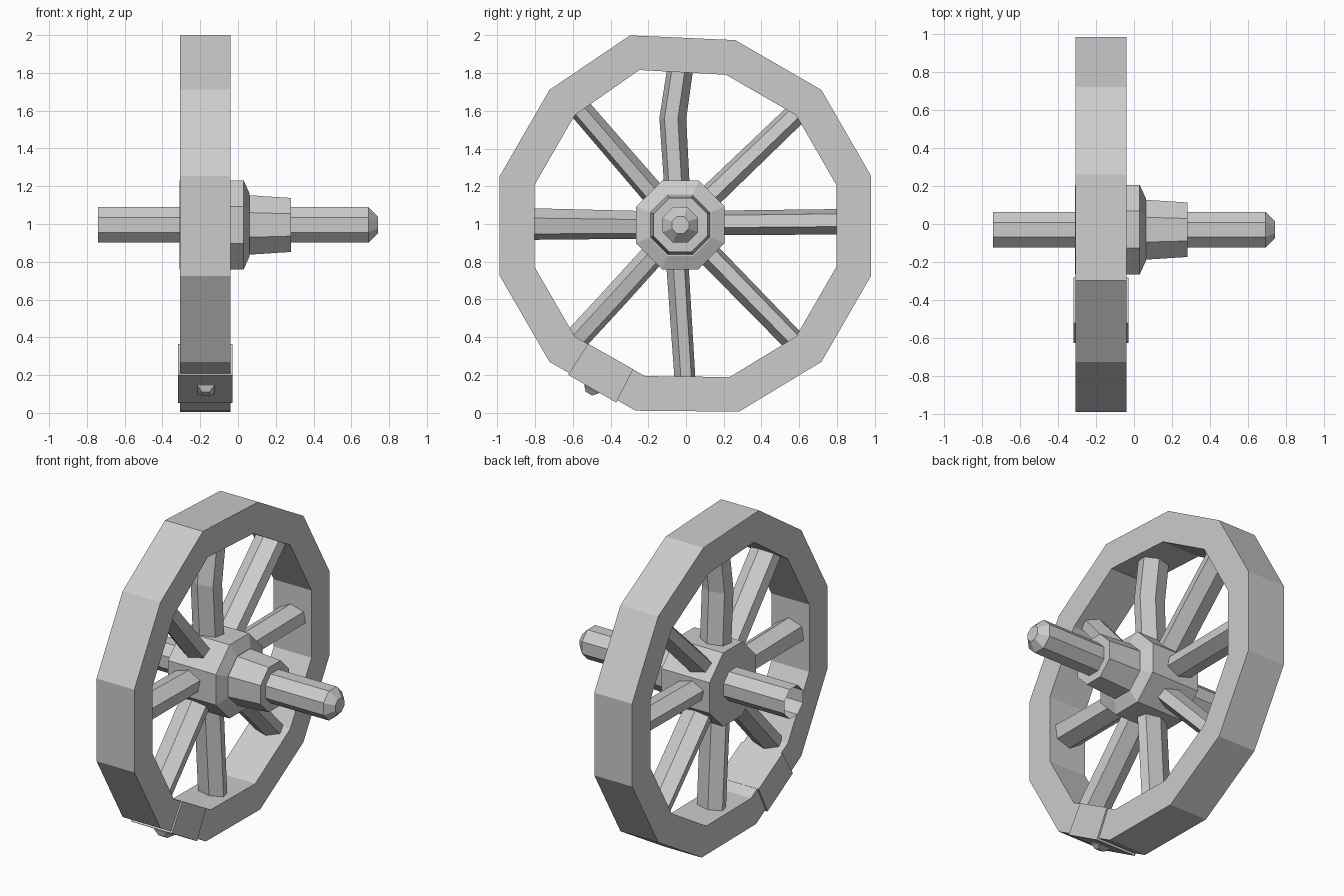
import bpy, bmesh, math
from mathutils import Vector

cube = bpy.data.objects.get("Cube")
if cube:
    bpy.data.objects.remove(cube)

wood = bpy.data.materials.new("plain_grey")
wood.use_nodes = True
GREY = (0.6, 0.6, 0.6, 1)
wood.diffuse_color = GREY
wood.node_tree.nodes["Principled BSDF"].inputs["Base Color"].default_value = GREY

CENTRE_Y, CENTRE_Z = -0.03, 0.995
WHEEL_X = -0.175


def loft(name, rings, cap_start=True, cap_end=True, closed=False):
    """Skin a row of equal-sized point rings."""
    bm = bmesh.new()
    rows = [[bm.verts.new(p) for p in ring] for ring in rings]
    pairs = list(zip(rows, rows[1:]))
    if closed:
        pairs.append((rows[-1], rows[0]))
    n = len(rows[0])
    for a, b in pairs:
        for i in range(n):
            j = (i + 1) % n
            bm.faces.new((a[i], a[j], b[j], b[i]))
    if cap_start and not closed:
        bm.faces.new(rows[0])
    if cap_end and not closed:
        bm.faces.new(rows[-1])
    bmesh.ops.recalc_face_normals(bm, faces=bm.faces)
    mesh = bpy.data.meshes.new(name)
    bm.to_mesh(mesh)
    bm.free()
    mesh.materials.append(wood)
    obj = bpy.data.objects.new(name, mesh)
    bpy.context.collection.objects.link(obj)
    return obj


def octagon(x, flat):
    r = flat / math.cos(math.pi / 8)
    angles = [math.pi / 8 + i * math.pi / 4 for i in range(8)]
    return [(x, CENTRE_Y + r * math.cos(a), CENTRE_Z + r * math.sin(a)) for a in angles]


def turned(name, profile, **caps):
    return loft(name, [octagon(x, r) for x, r in profile], **caps)


# Twelve-sided rim, with a few uneven corners
NUDGES = {3: (-0.03, 0.025), 8: (0.0, 0.005), 9: (0.02, 0.0)}


def rim_loop(x, radius):
    loop = []
    for i in range(12):
        a = math.radians(15 + 30 * i)
        dy, dz = NUDGES.get(i, (0, 0))
        loop.append((x, -0.003 + radius * math.cos(a) + dy,
                     0.99 + radius * math.sin(a) + dz))
    return loop


FRONT, BACK = -0.04, -0.307
loft("rim", [rim_loop(FRONT, 1.02), rim_loop(BACK, 1.02),
             rim_loop(BACK, 0.83), rim_loop(FRONT, 0.83)], closed=True)

# Hub, collar and axle
turned("hub", [(-0.31, 0.235), (0.03, 0.235), (0.062, 0.165)])
turned("collar", [(0.05, 0.158), (0.28, 0.143)])
turned("axle", [(-0.74, 0.094), (0.69, 0.094), (0.74, 0.045)], cap_start=False)


# Six-sided spokes, each following a short path of (y, z, half width)
def spoke(name, path):
    start, end = Vector(path[0][:2]), Vector(path[-1][:2])
    along = (end - start).normalized()
    side = Vector((-along.y, along.x))
    rings = []
    for y, z, w in path:
        ring = []
        for i in range(6):
            a = math.radians(38 + 60 * i)
            p = Vector((y, z)) + side * w * math.sin(a)
            ring.append((WHEEL_X + 0.1 * math.cos(a), p.x, p.y))
        rings.append(ring)
    loft(name, rings)


HUB = (CENTRE_Y, CENTRE_Z, 0.065)
spoke("top_spoke", [(-0.045, 1.15, 0.068), (-0.07, 1.56, 0.072), (-0.03, 1.83, 0.07)])
spoke("bottom_spoke", [(-0.05, 0.85, 0.06), (-0.005, 0.17, 0.056)])
spoke("back_spoke", [(0.1, 1.005, 0.066), (0.82, 1.012, 0.068)])
spoke("front_spoke", [(-0.16, 0.995, 0.073), (-0.84, 1.0, 0.085)])
spoke("upper_back_spoke", [HUB, (0.59, 1.59, 0.06)])
spoke("upper_front_spoke", [HUB, (-0.57, 1.62, 0.06)])
spoke("lower_back_spoke", [HUB, (0.59, 0.36, 0.06)])
spoke("lower_front_spoke", [HUB, (-0.37, 0.62, 0.066), (-0.61, 0.36, 0.066)])

# Repair clamp wrapped round the rim
corners = [(-0.52, 0.365), (-0.28, 0.23), (-0.37, 0.053), (-0.625, 0.2)]
loft("rim_clamp", [[(x, y, z) for y, z in corners] for x in (-0.317, -0.03)])

# Tapered bolt head on the clamp's outer face
base = Vector((WHEEL_X + 0.005, -0.495, 0.135))
out = Vector((0, -0.5, -0.866))
across = Vector((0, 0.866, -0.5))


def bolt_ring(depth, half):
    c = base + out * depth
    return [c + Vector((half * sx, 0, 0)) + across * half * sy
            for sx, sy in ((-1, -1), (1, -1), (1, 1), (-1, 1))]


loft("clamp_bolt", [bolt_ring(-0.02, 0.045), bolt_ring(0.012, 0.045), bolt_ring(0.04, 0.02)])
